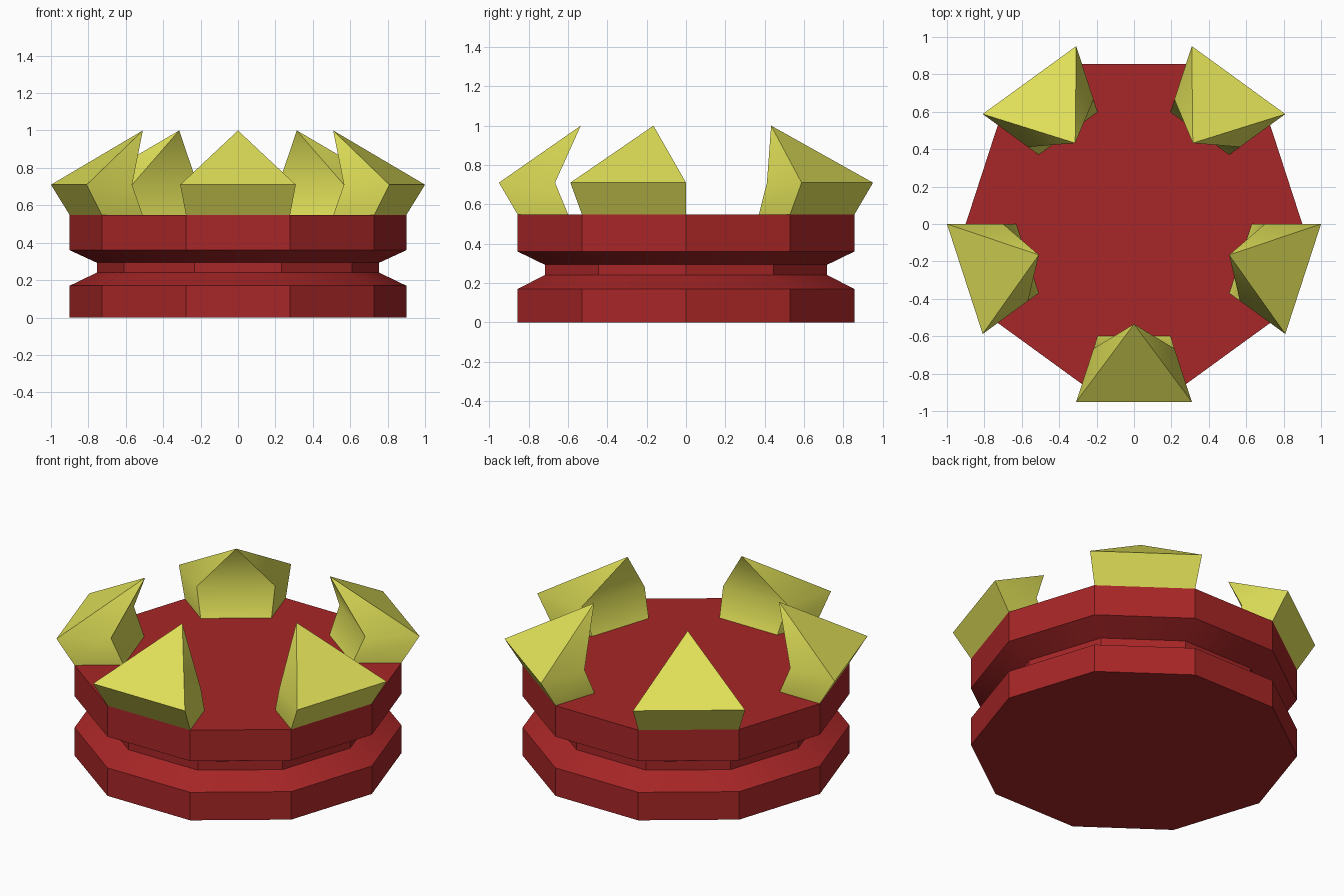
import bpy, math

if "Cube" in bpy.data.objects:
    bpy.data.objects.remove(bpy.data.objects["Cube"])

def material(name, rgb):
    m = bpy.data.materials.new(name)
    m.diffuse_color = (*rgb, 1)
    m.use_nodes = True
    m.node_tree.nodes["Principled BSDF"].inputs["Base Color"].default_value = m.diffuse_color
    return m

red = material("dark red", (0.39, 0.019, 0.02))
yellow = material("yellow", (0.75, 0.75, 0.10))

def build(name, verts, faces, mat, angle):
    me = bpy.data.meshes.new(name)
    me.from_pydata(verts, [], faces)
    me.materials.append(mat)
    me.shade_smooth()
    me.set_sharp_from_angle(angle=math.radians(angle))
    ob = bpy.data.objects.new(name, me)
    bpy.context.collection.objects.link(ob)
    return ob

def polar(r, deg, z):
    a = math.radians(deg)
    return (r * math.cos(a), r * math.sin(a), z)

# Ten-sided grooved base, turned from a profile of (radius, height)
N = 10
profile = [(0.9, 0), (0.9, 0.17), (0.755, 0.24), (0.755, 0.293), (0.9, 0.36), (0.9, 0.548)]
verts = [polar(r, 36 * i, z) for r, z in profile for i in range(N)]
faces = [(k * N + i, k * N + (i + 1) % N, (k + 1) * N + (i + 1) % N, (k + 1) * N + i)
         for k in range(len(profile) - 1) for i in range(N)]
faces += [tuple(reversed(range(N))), tuple(range(len(verts) - N, len(verts)))]
build("base", verts, faces, red, 30)

# Five pointed prongs on every second side; each flares out, then leans in to its tip
for n in range(5):
    c = 270 + 72 * n
    # inner left/right and outer left/right corners at the foot, then at the shoulder
    v = []
    for r_in, r_out, z in ((0.63, 0.9, 0.548), (0.70, 1.0, 0.71)):
        v += [polar(r_out, c - 18, z), polar(r_out, c + 18, z),
              polar(r_in, c + 18, z), polar(r_in, c - 18, z)]
    v.append(polar(0.535, c, 1.0))
    f = [(3, 2, 1, 0)]
    for i in range(4):
        j = (i + 1) % 4
        f += [(i, j, j + 4, i + 4), (i + 4, j + 4, 8)]
    build(f"prong_{n + 1}", v, f, yellow, 50)
